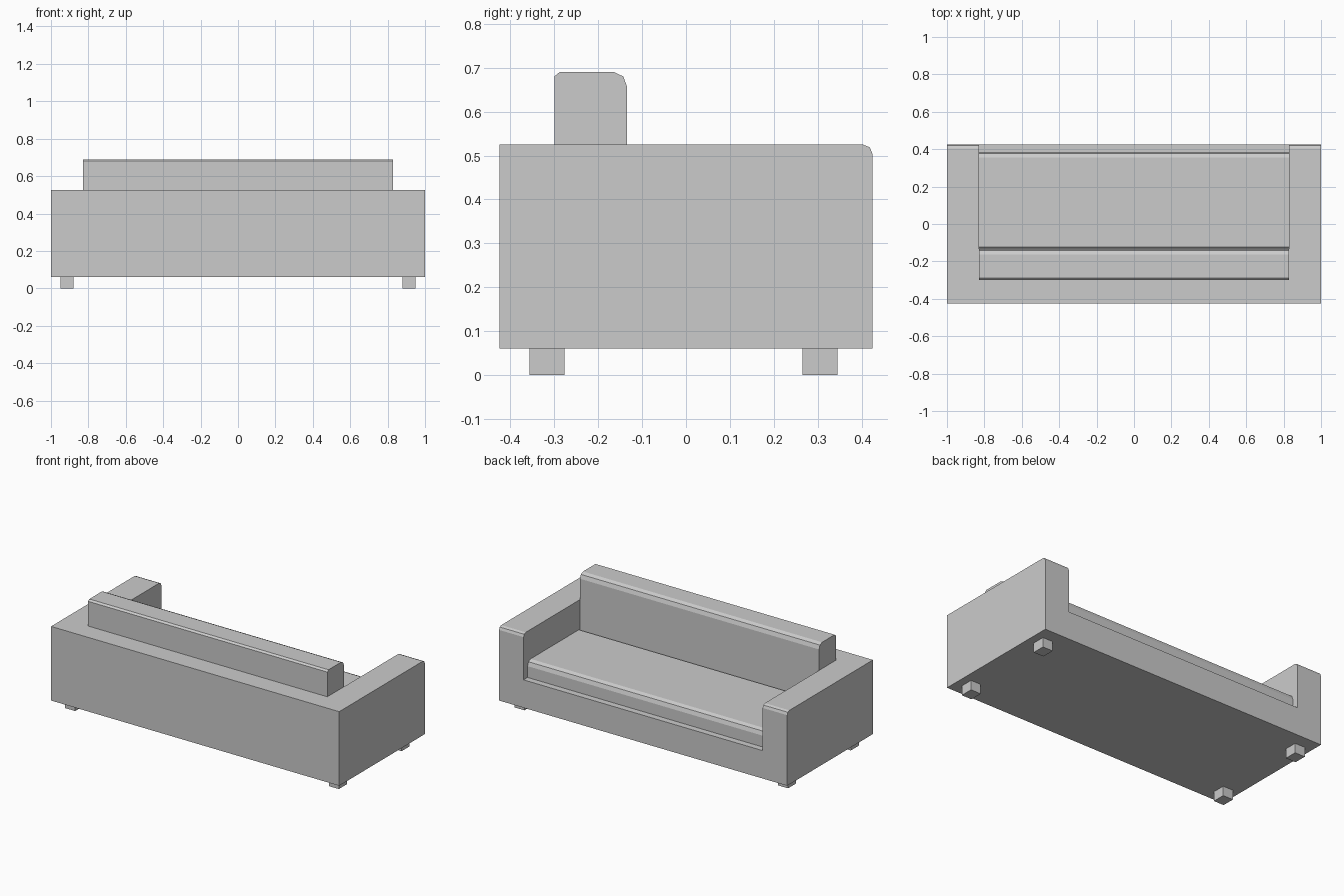
import bpy
import bmesh
import math

default = bpy.data.objects.get("Cube")
if default:
    bpy.data.objects.remove(default, do_unlink=True)

# One plain upholstery colour
grey = bpy.data.materials.new("plain grey")
grey.use_nodes = True
grey.diffuse_color = (0.6, 0.6, 0.6, 1)
grey.node_tree.nodes["Principled BSDF"].inputs["Base Color"].default_value = (0.6, 0.6, 0.6, 1)


def rounded_corner(y, z, ry, rz, side, steps=2):
    """Points of a rounded top corner, from the upright side to the top."""
    points = []
    for i in range(steps + 1):
        a = math.pi / 2 * i / steps
        points.append((y - side * ry * (1 - math.cos(a)), z - rz * (1 - math.sin(a))))
    return points


def block(name, x0, x1, y0, y1, z0, z1, open_round=None, rear_round=None):
    """Box extruded along x, with optional rounding of its two upper long edges."""
    profile = [(y0, z0), (y1, z0)]
    profile += rounded_corner(y1, z1, *open_round, 1) if open_round else [(y1, z1)]
    profile += rounded_corner(y0, z1, *rear_round, -1, 1)[::-1] if rear_round else [(y0, z1)]
    bm = bmesh.new()
    face = bm.faces.new([bm.verts.new((x0, y, z)) for y, z in profile])
    swept = bmesh.ops.extrude_face_region(bm, geom=[face])
    verts = [v for v in swept["geom"] if isinstance(v, bmesh.types.BMVert)]
    bmesh.ops.translate(bm, vec=(x1 - x0, 0, 0), verts=verts)
    bmesh.ops.recalc_face_normals(bm, faces=bm.faces)
    mesh = bpy.data.meshes.new(name)
    bm.to_mesh(mesh)
    bm.free()
    mesh.materials.append(grey)
    obj = bpy.data.objects.new(name, mesh)
    bpy.context.collection.objects.link(obj)
    return obj


# Frame: base, arms and back in one body, hollowed for the cushions
frame = block("sofa_frame", -1, 1, -0.425, 0.425, 0.06, 0.525, open_round=(0.022, 0.022))
hollow = block("seat_hollow_cutter", -0.83, 0.83, -0.30, 0.6, 0.235, 0.9)
cut = frame.modifiers.new("seat hollow", "BOOLEAN")
cut.operation = "DIFFERENCE"
cut.solver = "EXACT"
cut.object = hollow
bpy.context.view_layer.objects.active = frame
bpy.ops.object.modifier_apply(modifier=cut.name)
bpy.data.objects.remove(hollow, do_unlink=True)

# Cushions
block("seat_cushion", -0.83, 0.83, -0.135, 0.385, 0.235, 0.34, (0.03, 0.034), (0.012, 0.012))
block("back_cushion", -0.83, 0.83, -0.30, -0.134, 0.235, 0.69, (0.03, 0.034), (0.012, 0.01))

# Feet
for x_name, x in (("right", -0.95), ("left", 0.88)):
    for y_name, y in (("front", -0.357), ("back", 0.265)):
        block(f"{y_name}_{x_name}_foot", x, x + 0.07, y, y + 0.08, 0, 0.06)
